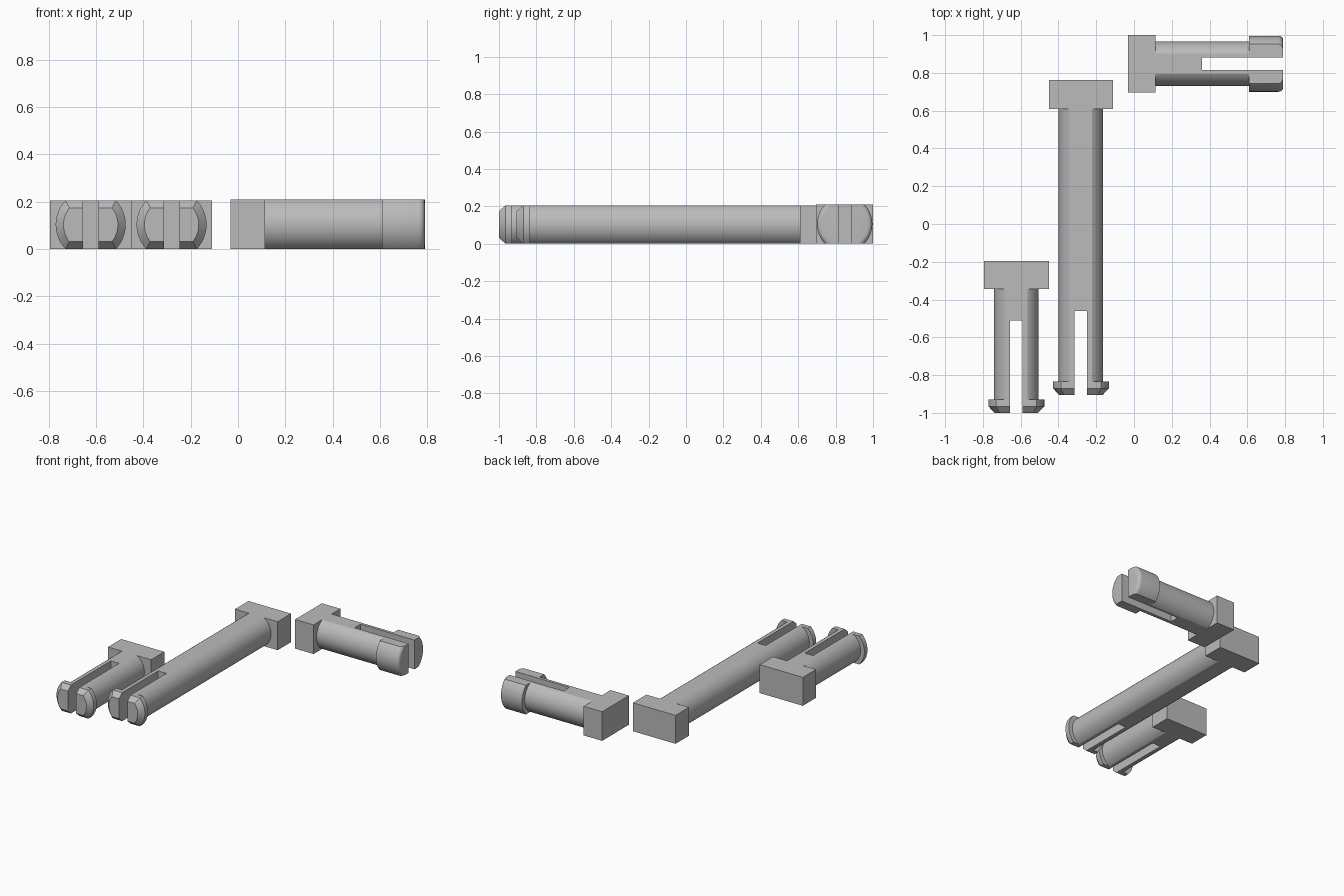
import bpy, bmesh, math
from mathutils import Matrix

cube = bpy.data.objects.get("Cube")
if cube:
    bpy.data.objects.remove(cube, do_unlink=True)

grey = bpy.data.materials.new("plain grey")
grey.use_nodes = True
grey.diffuse_color = (0.5, 0.5, 0.5, 1)
grey.node_tree.nodes["Principled BSDF"].inputs["Base Color"].default_value = (0.5, 0.5, 0.5, 1)

ARC_STEPS = 20


def finish(name, bm, matrix):
    bmesh.ops.recalc_face_normals(bm, faces=bm.faces)
    mesh = bpy.data.meshes.new(name)
    bm.to_mesh(mesh)
    bm.free()
    obj = bpy.data.objects.new(name, mesh)
    bpy.context.collection.objects.link(obj)
    mesh.materials.append(grey)
    obj.matrix_world = matrix
    return obj


def box(name, x0, x1, width, z0, z1, matrix):
    bm = bmesh.new()
    bmesh.ops.create_cube(bm, size=1)
    bmesh.ops.scale(bm, vec=(x1 - x0, width, z1 - z0), verts=bm.verts)
    bmesh.ops.translate(bm, vec=((x0 + x1) / 2, 0, (z0 + z1) / 2), verts=bm.verts)
    return finish(name, bm, matrix)


def flat_round(radius, half):
    """Circle outline with its top and bottom cut flat."""
    limit = math.asin(half / radius)
    angles = [limit * (2 * i / ARC_STEPS - 1) for i in range(ARC_STEPS + 1)]
    side = [(radius * math.cos(a), radius * math.sin(a)) for a in angles]
    return side + [(-y, -z) for y, z in side]


def loft(name, sections, mid, matrix):
    """Solid through flat-sided round sections given as (x, radius, half height)."""
    bm = bmesh.new()
    rings = [[bm.verts.new((x, y, z + mid)) for y, z in flat_round(r, h)]
             for x, r, h in sections]
    for a, b in zip(rings, rings[1:]):
        for i in range(len(a)):
            j = (i + 1) % len(a)
            bm.faces.new((a[i], a[j], b[j], b[i]))
    bm.faces.new(rings[0])
    bm.faces.new(rings[-1])
    return finish(name, bm, matrix)


def cut_slot(obj, cutter):
    mod = obj.modifiers.new("slot", 'BOOLEAN')
    mod.operation = 'DIFFERENCE'
    mod.solver = 'EXACT'
    mod.object = cutter
    bpy.ops.object.select_all(action='DESELECT')
    bpy.context.view_layer.objects.active = obj
    obj.select_set(True)
    bpy.ops.object.modifier_apply(modifier=mod.name)
    bpy.ops.object.shade_smooth_by_angle(angle=math.radians(25))


def pin(name, place, turn, head, collar, end, slot, width, height, rounded):
    """Split pin along local x, starting at the back of its head."""
    matrix = Matrix.Translation((*place, 0)) @ Matrix.Rotation(math.radians(turn), 4, 'Z')
    half, r, big = height / 2, 0.118, 0.148
    box(name + "_head", 0, head, width, 0, height, matrix)
    shaft = loft(name + "_shaft", [(head, r, half), (collar, r, half)], half, matrix)
    if rounded:
        # rounded rim on the curved sides only
        tip = [(collar, big, half)]
        for i in range(6):
            a = math.radians(18 * i)
            tip.append((end - 0.025 * (1 - math.sin(a)), big - 0.025 * (1 - math.cos(a)), half))
    else:
        # chamfer all around the end
        tip = [(collar, big, half), (end - 0.035, big, half), (end, big - 0.033, half - 0.031)]
    tip = loft(name + "_tip", tip, half, matrix)
    cutter = box("slot_cutter", slot, end + 0.1, 0.066, -0.1, height + 0.1, matrix)
    cutter.hide_render = True
    bpy.context.view_layer.update()
    for part in (shaft, tip):
        cut_slot(part, cutter)
    bpy.data.objects.remove(cutter, do_unlink=True)


pin("short_pin", (-0.623, -0.195), -90, 0.15, 0.735, 0.805, 0.315, 0.344, 0.205, False)
pin("long_pin", (-0.281, 0.763), -90, 0.153, 1.598, 1.668, 1.223, 0.34, 0.205, False)
pin("round_tip_pin", (-0.032, 0.848), 0, 0.147, 0.642, 0.822, 0.392, 0.305, 0.21, True)
